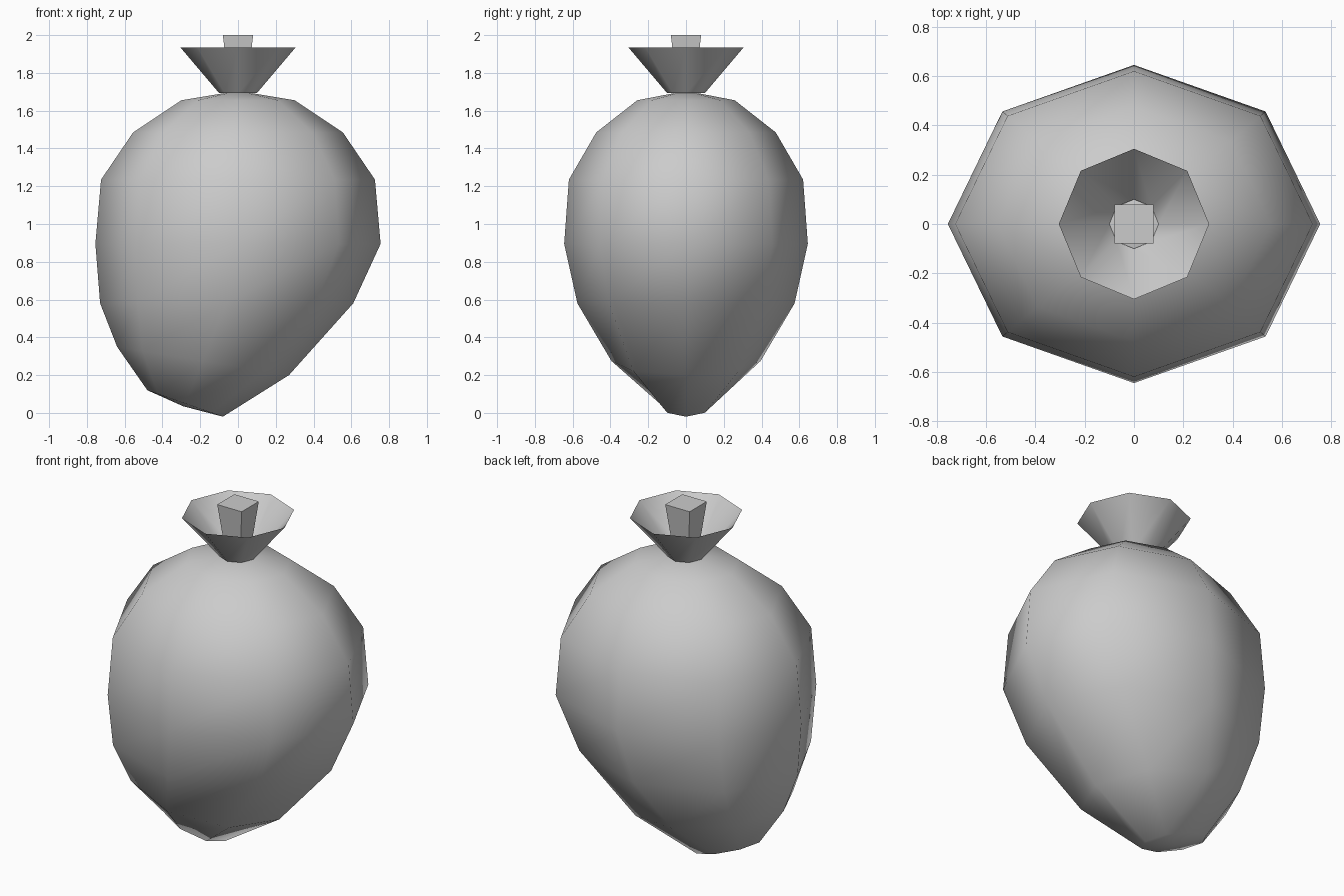
import bpy
import bmesh
from math import cos, sin, pi

cube = bpy.data.objects.get("Cube")
if cube:
    bpy.data.objects.remove(cube, do_unlink=True)

grey = bpy.data.materials.new("plain grey")
grey.use_nodes = True
colour = (0.6, 0.6, 0.6, 1)
grey.diffuse_color = colour
grey.node_tree.nodes["Principled BSDF"].inputs["Base Color"].default_value = colour


def loft(name, rings, sides=8, start=0.0, cap_bottom=None, cap_top=None, smooth=True):
    """Skin rings of (centre x, centre z, x radius, y radius, tilt); caps are poles or 'flat'."""
    bm = bmesh.new()
    loops = []
    for cx, cz, rx, ry, tilt in rings:
        angles = [start + 2 * pi * i / sides for i in range(sides)]
        loops.append([bm.verts.new((cx + rx * cos(a), ry * sin(a), cz + tilt * cos(a)))
                      for a in angles])
    for low, high in zip(loops, loops[1:]):
        for i in range(sides):
            j = (i + 1) % sides
            bm.faces.new((low[i], low[j], high[j], high[i]))
    for cap, loop in ((cap_bottom, loops[0][::-1]), (cap_top, loops[-1])):
        if cap == "flat":
            bm.faces.new(loop)
        elif cap:
            pole = bm.verts.new(cap)
            for i in range(sides):
                bm.faces.new((loop[i], loop[(i + 1) % sides], pole))
    for face in bm.faces:
        face.smooth = smooth
    mesh = bpy.data.meshes.new(name)
    bm.to_mesh(mesh)
    bm.free()
    mesh.materials.append(grey)
    obj = bpy.data.objects.new(name, mesh)
    bpy.context.collection.objects.link(obj)
    return obj


# Sagging round body, its lower rings pulled to one side and tilted
loft("body", [
    (-0.28, 0.05, 0.20, 0.14, -0.07),
    (-0.185, 0.275, 0.455, 0.395, -0.075),
    (-0.06, 0.58, 0.67, 0.575, 0),
    (0, 0.895, 0.755, 0.645, 0),
    (0, 1.235, 0.725, 0.62, 0),
    (0, 1.485, 0.555, 0.475, 0),
    (0, 1.655, 0.30, 0.258, 0),
], cap_bottom=(-0.29, 0, 0.035), cap_top=(0, 0, 1.705))

# Open flared collar
loft("collar", [(0, 1.693, 0.10, 0.10, 0), (0, 1.935, 0.305, 0.305, 0)])

# Square stem, narrowing downwards
half = 2 ** 0.5
loft("stem", [(0, 1.69, 0.045 * half, 0.045 * half, 0),
              (0, 2.0, 0.08 * half, 0.08 * half, 0)],
     sides=4, start=pi / 4, cap_bottom="flat", cap_top="flat", smooth=False)
